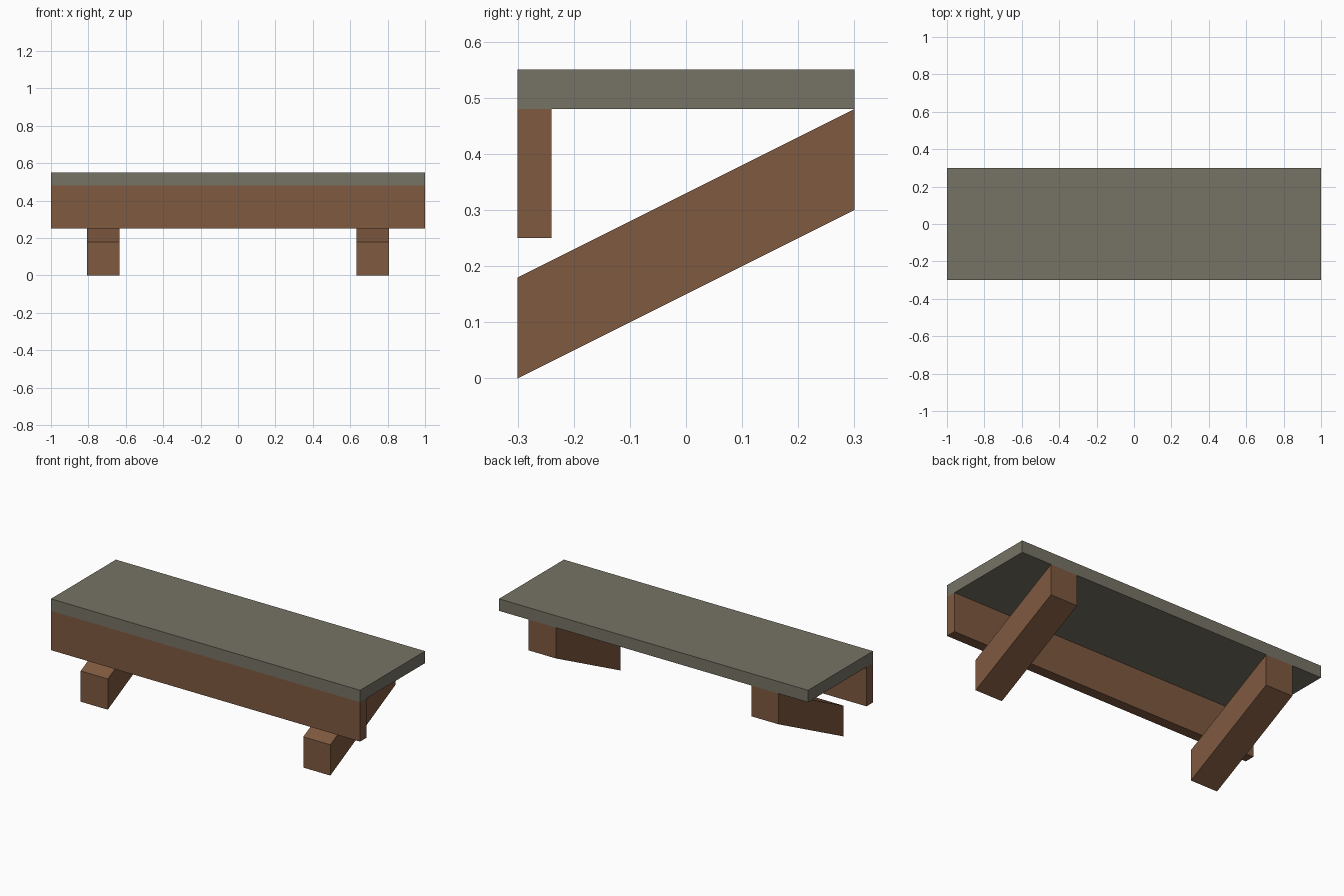
import bpy

if "Cube" in bpy.data.objects:
    bpy.data.objects.remove(bpy.data.objects["Cube"])


def material(name, rgb):
    m = bpy.data.materials.new(name)
    m.diffuse_color = (*rgb, 1)
    m.use_nodes = True
    m.node_tree.nodes["Principled BSDF"].inputs["Base Color"].default_value = m.diffuse_color
    return m


stone = material("grey stone", (0.18, 0.17, 0.13))
wood = material("brown wood", (0.21, 0.1, 0.051))


def extrude_x(name, profile, x0, x1, mat):
    """Prism: a (y, z) profile, counter-clockwise seen from +x, run along x."""
    n = len(profile)
    verts = [(x, y, z) for x in (x0, x1) for y, z in profile]
    faces = [tuple(reversed(range(n))), tuple(range(n, 2 * n))]
    faces += [(i, (i + 1) % n, n + (i + 1) % n, n + i) for i in range(n)]
    mesh = bpy.data.meshes.new(name)
    mesh.from_pydata(verts, [], faces)
    mesh.materials.append(mat)
    obj = bpy.data.objects.new(name, mesh)
    bpy.context.collection.objects.link(obj)
    return obj


def rect(y0, y1, z0, z1):
    return [(y0, z0), (y1, z0), (y1, z1), (y0, z1)]


# Top slab and front board
extrude_x("top_slab", rect(-0.3, 0.3, 0.48, 0.55), -1, 1, stone)
extrude_x("front_board", rect(-0.3, -0.24, 0.25, 0.48), -1, 1, wood)

# Slanted legs rising to the back edge
slant = [(-0.3, 0), (0.3, 0.3), (0.3, 0.48), (-0.3, 0.18)]
for side, cx in (("left", -0.72), ("right", 0.72)):
    extrude_x(f"{side}_slanted_leg", slant, cx - 0.0875, cx + 0.0875, wood)
